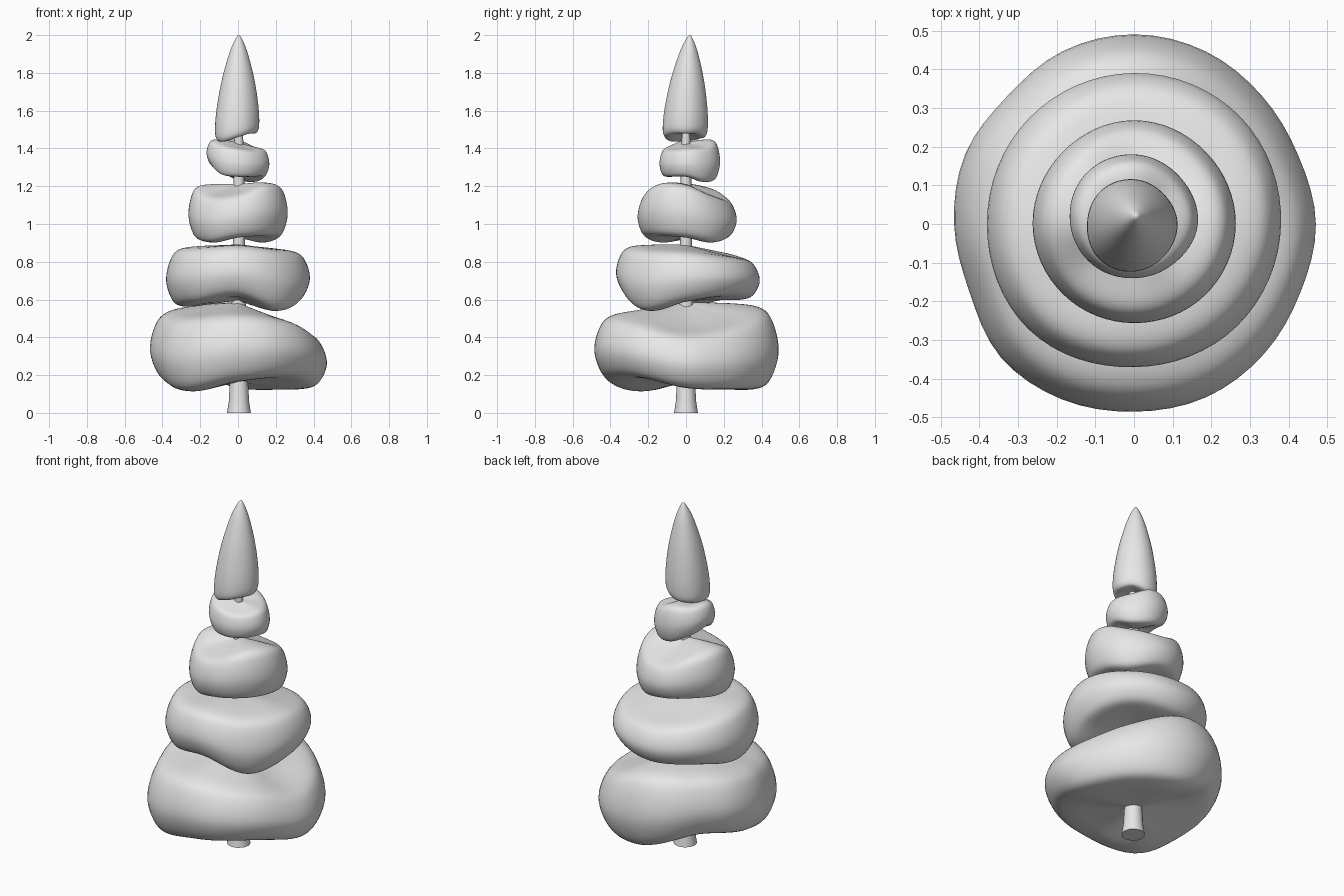
import bpy
import bmesh
import math

SEGMENTS = 64
STEPS = 5

cube = bpy.data.objects.get("Cube")
if cube:
    bpy.data.objects.remove(cube, do_unlink=True)

grey = bpy.data.materials.new("plain grey")
grey.use_nodes = True
grey.diffuse_color = (0.8, 0.8, 0.8, 1)
grey.node_tree.nodes["Principled BSDF"].inputs["Base Color"].default_value = grey.diffuse_color


def spline(a, b, c, d, t):
    """Smooth curve value between b and c."""
    return b + 0.5 * t * (c - a + t * (2*a - 5*b + 4*c - d + t * (3*(b - c) + d - a)))


def around(values, angle):
    """Smoothly interpolate evenly spaced values around a full turn."""
    n = len(values)
    position = angle / math.tau * n
    i = int(position)
    return spline(*(values[(i + k) % n] for k in (-1, 0, 1, 2)), position - i)


def refine(profile):
    """Round off a profile that starts and ends on the axis."""
    mirror = lambda p: (-p[0], p[1])
    padded = [mirror(profile[1])] + profile + [mirror(profile[-2])]
    points = []
    for i in range(len(profile) - 1):
        for k in range(STEPS):
            points.append([spline(*(padded[i + j][axis] for j in range(4)), k / STEPS)
                           for axis in (0, 1)])
    return points + [profile[-1]]


def lofted_blob(name, profile, peak, radii, tops, bottoms, lean=(0, 0)):
    """Closed round form whose radius, rim and underside vary by direction."""
    base = sum(bottoms) / len(bottoms)
    bm = bmesh.new()
    rings = []
    for reach, level in refine(profile):
        # the variation fades out towards the axis
        weight = math.sin(math.pi / 2 * min(1, abs(reach)))
        shift = max(0, level)
        ring = []
        for s in range(1 if reach == 0 else SEGMENTS):
            angle = math.tau * s / SEGMENTS
            radius = around(radii, angle) * reach
            top = peak + (around(tops, angle) - peak) * weight
            low = base + (around(bottoms, angle) - base) * weight
            ring.append(bm.verts.new((radius * math.cos(angle) + lean[0] * shift,
                                      radius * math.sin(angle) + lean[1] * shift,
                                      low + (top - low) * level)))
        rings.append(ring)
    for lower, upper in zip(rings, rings[1:]):
        for s in range(SEGMENTS):
            n = (s + 1) % SEGMENTS
            if len(lower) == 1:
                bm.faces.new((lower[0], upper[n], upper[s]))
            elif len(upper) == 1:
                bm.faces.new((lower[s], lower[n], upper[0]))
            else:
                bm.faces.new((lower[s], lower[n], upper[n], upper[s]))
    finish(name, bm)


def finish(name, bm):
    bmesh.ops.recalc_face_normals(bm, faces=bm.faces)
    mesh = bpy.data.meshes.new(name)
    bm.to_mesh(mesh)
    bm.free()
    mesh.materials.append(grey)
    obj = bpy.data.objects.new(name, mesh)
    bpy.context.collection.objects.link(obj)
    bpy.ops.object.select_all(action="DESELECT")
    obj.select_set(True)
    bpy.context.view_layer.objects.active = obj
    bpy.ops.object.shade_smooth_by_angle(angle=math.radians(50))


# Profiles: reach from the axis, level between underside and top
cushion = [(0, .02), (.4, .01), (.72, 0), (.9, .09), (1, .42),
           (.95, .76), (.82, .95), (.5, 1), (0, 1)]
spire = [(0, .03), (.7, 0), (.94, .025), (1, .12), (.94, .3),
         (.75, .55), (.45, .8), (.2, .94), (0, 1)]

# Foliage tiers: values start at the left (+x) and run towards the back
lofted_blob("bottom_foliage", cushion, .585,
            [.47, .46, .468, .483, .49, .483, .465, .472,
             .465, .46, .487, .49, .485, .485, .475, .465],
            [.42, .47, .57, .57, .54, .51, .53, .49],
            [.13, .12, .13, .22, .17, .11, .17, .19])
lofted_blob("lower_foliage", cushion, .89,
            [.38, .39, .39, .385, .38, .385, .37, .375],
            [.86, .83, .82, .85, .88, .88, .89, .87],
            [.59, .62, .6, .6, .56, .58, .62, .535])
lofted_blob("middle_foliage", cushion, 1.21,
            [.263, .263, .268, .262, .262, .258, .256, .26],
            [1.21, 1.15, 1.13, 1.19, 1.21, 1.15, 1.16, 1.22],
            [.93, .9, .93, .94, .92, .9, .93, .94])
lofted_blob("upper_foliage", cushion, 1.43,
            [.165, .17, .18, .18, .165, .15, .14, .145],
            [1.4, 1.41, 1.45, 1.45, 1.45, 1.42, 1.4, 1.39],
            [1.25, 1.22, 1.23, 1.28, 1.31, 1.26, 1.25, 1.25])
lofted_blob("tree_tip", spire, 2,
            [.112, .107, .113, .12, .122, .13, .125, .115],
            [2] * 8,
            [1.48, 1.48, 1.46, 1.45, 1.44, 1.435, 1.46, 1.48], (.005, .02))

# Trunk: tapered post with a flared foot
bm = bmesh.new()
previous = None
for height, radius in [(0, .063), (.06, .054), (.2, .046), (.6, .038),
                       (.92, .031), (1.25, .028), (1.55, .02)]:
    ring = [bm.verts.new((.005 + radius * math.cos(math.tau * s / 12),
                          radius * math.sin(math.tau * s / 12), height)) for s in range(12)]
    if previous:
        for s in range(12):
            n = (s + 1) % 12
            bm.faces.new((previous[s], previous[n], ring[n], ring[s]))
    else:
        bm.faces.new(ring[::-1])
    previous = ring
bm.faces.new(previous)
finish("trunk", bm)
